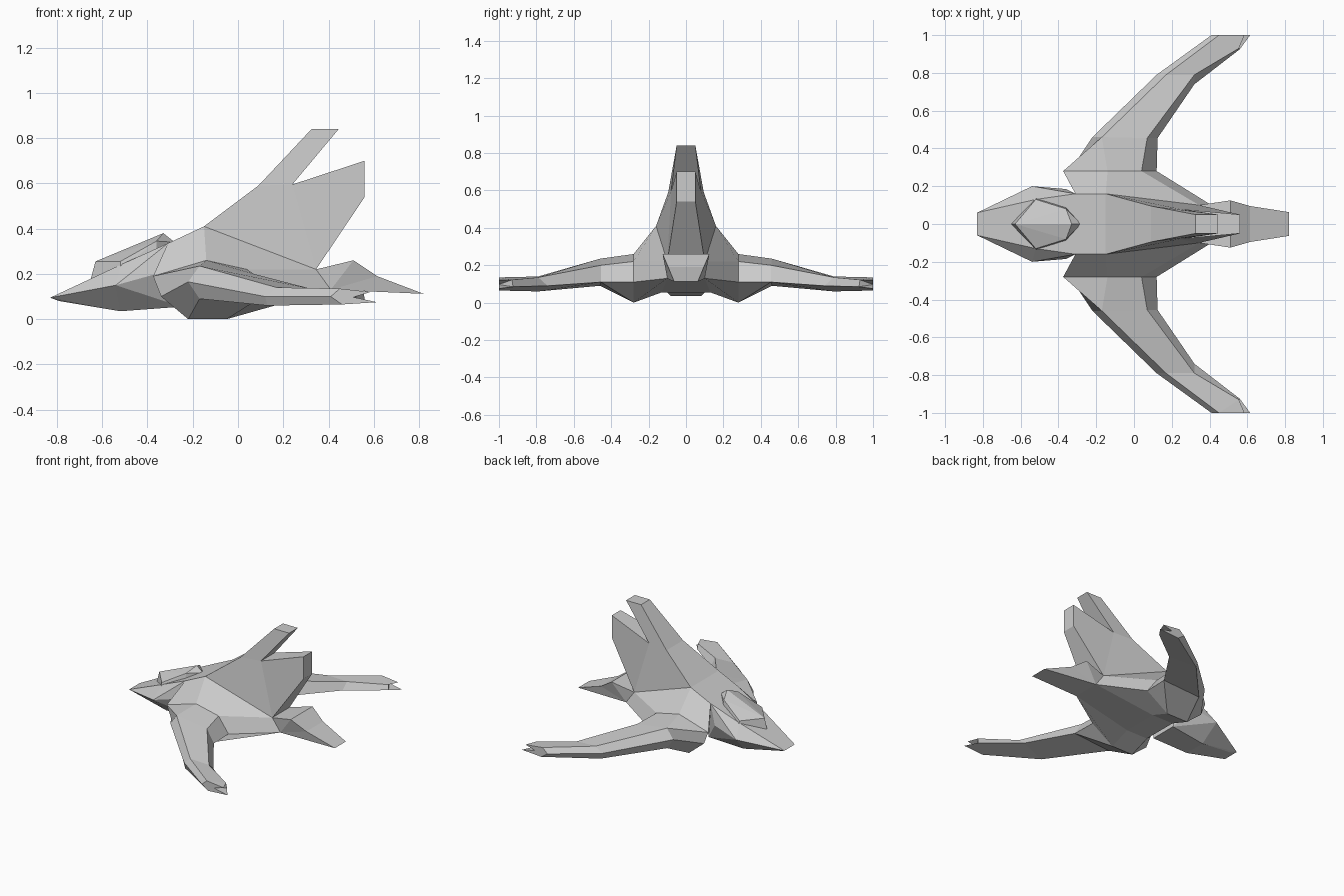
import bpy
import bmesh

default_cube = bpy.data.objects.get("Cube")
if default_cube:
    bpy.data.objects.remove(default_cube, do_unlink=True)

# Single hull colour
grey = bpy.data.materials.new("hull_grey")
grey.use_nodes = True
colour = (.6, .6, .6, 1)
grey.diffuse_color = colour
grey.node_tree.nodes["Principled BSDF"].inputs["Base Color"].default_value = colour


def finish(bm, name):
    """Turn a bmesh into a flat shaded object with outward normals."""
    bmesh.ops.recalc_face_normals(bm, faces=bm.faces)
    mesh = bpy.data.meshes.new(name)
    bm.to_mesh(mesh)
    bm.free()
    mesh.materials.append(grey)
    obj = bpy.data.objects.new(name, mesh)
    bpy.context.collection.objects.link(obj)
    return obj


def mirrored_hull(name, points):
    """Convex solid around points and their mirror images in y."""
    bm = bmesh.new()
    for x, y, z in points:
        bm.verts.new((x, y, z))
        if y > 0:
            bm.verts.new((x, -y, z))
    bmesh.ops.convex_hull(bm, input=bm.verts[:])
    return finish(bm, name)


def mirrored_shell(name, points, faces):
    """Side faces on both sides of y = 0, with open edges bridged across."""
    bm = bmesh.new()
    sides = []
    for sign in (1, -1):
        sides.append({key: bm.verts.new((x, sign * y, z))
                      for key, (x, y, z) in points.items()})
    for side in sides:
        for face in faces:
            bm.faces.new([side[key] for key in face.split()])
    left, right = sides
    partner = {left[key]: right[key] for key in points}
    rim = [e for e in bm.edges if e.is_boundary and e.verts[0] in partner]
    for edge in rim:
        a, b = edge.verts
        bm.faces.new((a, b, partner[b], partner[a]))
    return finish(bm, name)


# Pointed nose section
mirrored_hull("nose", [
    (-.83, .06, .095), (-.79, .05, .08),
    (-.52, .13, .24), (-.31, .16, .335),
    (-.54, .20, .15), (-.36, .185, .2),
    (-.52, .08, .035), (-.25, .1, .055),
])

# Faceted canopy with a central ridge
mirrored_hull("canopy", [
    (-.65, 0, .18), (-.63, 0, .255), (-.33, 0, .38), (-.28, 0, .34),
    (-.52, .14, .22), (-.52, .13, .255),
    (-.36, .09, .29), (-.36, .08, .345),
])

# Body, forked tail fin and tail paddle
body = {
    "deck_front": (-.31, .16, .335),
    "deck_back": (-.15, .16, .41),
    "shoulder": (-.375, .28, .19),
    "cheek": (-.34, .28, .1),
    "crest": (-.14, .28, .26),
    "root_top": (.04, .28, .22),
    "root_low": (.12, .28, .11),
    "belly_front": (-.22, .28, 0),
    "belly_back": (-.05, .28, 0),
    "keel_front": (-.22, .13, .055),
    "keel_back": (-.05, .13, .055),
    "fin_foot": (.345, .1, .22),
    "fin_bend": (.09, .095, .59),
    "fin_tip_front": (.325, .05, .84),
    "fin_tip_back": (.445, .05, .84),
    "fin_fork": (.24, .08, .595),
    "rear_tip_top": (.56, .05, .7),
    "rear_tip_low": (.56, .05, .54),
    "tail_rise": (.51, .125, .26),
    "tail_bend": (.615, .095, .19),
    "tail_tip": (.82, .063, .112),
    "tail_low": (.41, .1, .13),
}
body_faces = [
    "deck_front shoulder crest deck_back",
    "deck_back crest root_top fin_foot",
    "deck_back fin_foot fin_fork fin_bend",
    "fin_bend fin_fork fin_tip_back fin_tip_front",
    "fin_fork fin_foot rear_tip_low rear_tip_top",
    "shoulder keel_front deck_front",
    "shoulder cheek belly_front keel_front",
    "belly_front belly_back keel_back keel_front",
    "belly_back root_low tail_low keel_back",
    "root_top root_low tail_low fin_foot",
    "fin_foot tail_low tail_rise",
    "tail_rise tail_low tail_bend",
    "tail_bend tail_low tail_tip",
]

# Swept wings: inner, middle and tip stations growing out of the body
wing = {
    "inner_top": (-.17, .46, .235),
    "inner_rear": (.07, .455, .2),
    "inner_edge": (.125, .455, .11),
    "inner_low": (-.17, .46, .09),
    "inner_lead": (-.22, .46, .165),
    "mid_top": (.17, .79, .14),
    "mid_rear": (.32, .79, .135),
    "mid_edge": (.32, .74, .09),
    "mid_low": (.13, .79, .06),
    "mid_lead": (.12, .79, .1),
    "tip_top": (.45, 1, .135),
    "tip_rear": (.555, .93, .122),
    "tip_edge": (.56, .925, .085),
    "tip_low": (.46, 1, .065),
    "tip_lead": (.41, 1, .1),
    "barb_top": (.585, 1, .12),
    "barb_low": (.615, 1, .075),
    "notch": (.51, 1, .097),
}
wing_faces = [
    "shoulder inner_top crest",
    "crest inner_top inner_rear root_top",
    "root_top inner_rear inner_edge root_low",
    "root_low inner_edge belly_back",
    "belly_back inner_edge inner_low belly_front",
    "belly_front inner_low inner_lead cheek",
    "cheek inner_lead inner_top shoulder",
]
ring = ["top", "rear", "edge", "low", "lead"]
for near, far in (("inner", "mid"), ("mid", "tip")):
    for a, b in zip(ring, ring[1:] + ring[:1]):
        wing_faces.append(f"{near}_{a} {near}_{b} {far}_{b} {far}_{a}")
# Notched wing tips
wing_faces += [
    "tip_top tip_rear barb_top",
    "tip_rear tip_edge notch",
    "tip_rear notch barb_top",
    "tip_edge barb_low notch",
    "tip_edge tip_low barb_low",
    "tip_top barb_top notch tip_lead",
    "tip_lead notch barb_low tip_low",
]
mirrored_shell("body_with_fin_and_wings", {**body, **wing}, body_faces + wing_faces)
